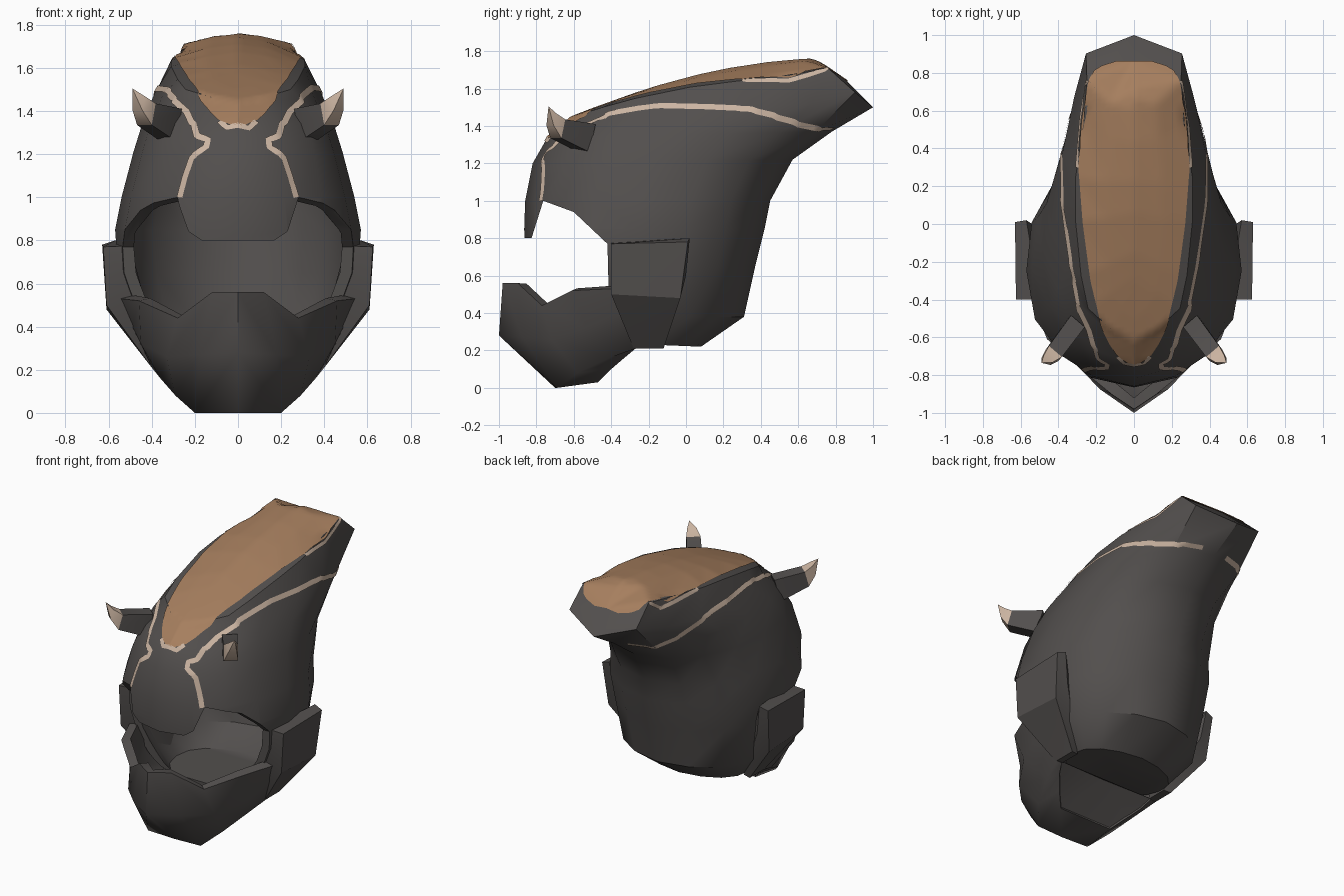
import bpy, bmesh, math
from mathutils import Vector
from mathutils.bvhtree import BVHTree

if "Cube" in bpy.data.objects:
    bpy.data.objects.remove(bpy.data.objects["Cube"])


def material(name, rgb):
    m = bpy.data.materials.new(name)
    m.diffuse_color = (*rgb, 1)
    m.use_nodes = True
    m.node_tree.nodes["Principled BSDF"].inputs["Base Color"].default_value = m.diffuse_color
    return m


DARK = material("dark_grey", (0.085, 0.078, 0.075))
BROWN = material("brown", (0.38, 0.21, 0.112))
TAN = material("pale_tan", (0.60, 0.46, 0.36))


def make(name, bm, mats):
    me = bpy.data.meshes.new(name)
    bm.to_mesh(me)
    ob = bpy.data.objects.new(name, me)
    bpy.context.collection.objects.link(ob)
    for m in mats:
        me.materials.append(m)
    return ob


def finish(ob, angle=38):
    # apply modifiers, then smooth shading with sharp creases
    dg = bpy.context.evaluated_depsgraph_get()
    me = bpy.data.meshes.new_from_object(ob.evaluated_get(dg))
    ob.modifiers.clear()
    ob.data = me
    bpy.ops.object.select_all(action='DESELECT')
    bpy.context.view_layer.objects.active = ob
    ob.select_set(True)
    bpy.ops.object.shade_smooth_by_angle(angle=math.radians(angle))


def lerp_table(tab, t):
    for (a, p), (b, q) in zip(tab, tab[1:]):
        if t <= b:
            return p + (q - p) * (t - a) / (b - a)
    return tab[-1][1]


# plan outlines from front (0) to back (1): (position, width fraction)
ROUND = [(0, 0), (.04, .40), (.13, .72), (.28, .92), (.48, 1), (.68, .95), (.84, .75), (.95, .42), (1, 0)]
TAIL = [(0, 0), (.04, .40), (.12, .76), (.25, .91), (.45, 1), (.62, .98), (.80, .82), (.94, .66), (1, 0)]


def loft(rings):
    # ring: front y, front z, back y, back z, half width, tail blend, bulge, corner lift
    bm = bmesh.new()
    rows = []
    for fy, fz, by, bz, w, k, bulge, lift in rings:
        half = []
        for i, (a, b) in enumerate(zip(ROUND, TAIL)):
            s = a[0] + (b[0] - a[0]) * k
            x = w * (a[1] + (b[1] - a[1]) * k)
            z = fz + (bz - fz) * s + bulge * 4 * s * (1 - s) + lift * {7: 1, 6: .3}.get(i, 0)
            half.append((x, fy + (by - fy) * s, z))
        pts = half + [(-x, y, z) for x, y, z in half[-2:0:-1]]
        rows.append([bm.verts.new(p) for p in pts])
    n = len(rows[0])
    for r, q in zip(rows, rows[1:]):
        for i in range(n):
            j = (i + 1) % n
            bm.faces.new((r[i], r[j], q[j], q[i]))
    bm.faces.new(rows[0][::-1])
    if rings[-1][4] > 0:
        bm.faces.new(rows[-1])
    bmesh.ops.remove_doubles(bm, verts=bm.verts, dist=1e-4)
    bmesh.ops.recalc_face_normals(bm, faces=bm.faces)
    return bm


# helmet shell with swept-back crown
shell_bm = loft([
    (-.40, .24, .08, .22, .36, 0, 0, 0),
    (-.60, .38, .31, .38, .48, 0, 0, 0),
    (-.86, .65, .37, .65, .555, 0, 0, 0),
    (-.865, .85, .42, .85, .57, 0, 0, 0),
    (-.86, 1.0, .45, 1.0, .54, 0, 0, 0),
    (-.82, 1.2, .57, 1.22, .485, .2, 0, 0),
    (-.74, 1.34, .78, 1.37, .44, .7, 0, 0),
    (-.62, 1.44, 1.0, 1.5, .385, 1, .02, .08),
    (-.615, 1.445, .86, 1.64, .31, 1.6, .08, .06),
    (-.50, 1.49, .72, 1.735, .15, 1.5, .05, .01),
    (-.40, 1.525, .67, 1.755, 0, 1.5, .045, 0),
])
tree = BVHTree.FromBMesh(shell_bm)
shell = make("helmet_shell", shell_bm, [DARK])

# hollow inside, closed at the neck
cavity = make("cavity_cutter", loft([
    (-.45, .28, .10, .28, .34, 0, 0, 0),
    (-.55, .40, .26, .40, .43, 0, 0, 0),
    (-.80, .65, .32, .65, .50, 0, 0, 0),
    (-.82, .85, .37, .85, .52, 0, 0, 0),
    (-.81, 1.0, .40, 1.0, .49, 0, 0, 0),
    (-.75, 1.2, .48, 1.2, .42, 0, 0, 0),
    (-.62, 1.32, .50, 1.32, .34, 0, 0, 0),
]), [DARK])

# face opening, cut straight through from side to side
bm = bmesh.new()
outline = [(-1.3, .8), (-.826, .8), (-.763, 1.0), (-.6, .94), (-.42, .77), (-.40, .0), (-1.3, .0)]
face = bm.faces.new([bm.verts.new((-1, y, z)) for y, z in outline])
ext = bmesh.ops.extrude_face_region(bm, geom=[face])
bmesh.ops.translate(bm, vec=(2, 0, 0), verts=[v for v in ext["geom"] if isinstance(v, bmesh.types.BMVert)])
bmesh.ops.recalc_face_normals(bm, faces=bm.faces)
opening = make("opening_cutter", bm, [DARK])

for cutter in (cavity, opening):
    mod = shell.modifiers.new("cut", 'BOOLEAN')
    mod.operation = 'DIFFERENCE'
    mod.solver = 'EXACT'
    mod.object = cutter
    cutter.hide_render = True
finish(shell)
for cutter in (cavity, opening):
    bpy.data.objects.remove(cutter)

# jaw guard: stations from the chin ridge to the rear, each from top to bottom
stations = [
    [(0, -.98, .56), (0, -1.0, .28), (0, -.70, 0), (0, -.47, .03)],
    [(.12, -.90, .56), (.18, -.875, .27), (.20, -.69, 0), (.20, -.47, .03)],
    [(.28, -.77, .44), (.33, -.72, .26), (.29, -.58, .08), (.27, -.40, .10)],
    [(.46, -.61, .52), (.45, -.53, .32), (.36, -.41, .16), (.33, -.33, .16)],
    [(.545, -.395, .53), (.49, -.34, .40), (.40, -.27, .21), (.36, -.27, .21)],
]
bm = bmesh.new()
grid = [[bm.verts.new(p) for p in st] for st in stations]
for a, b in zip(grid, grid[1:]):
    for j in range(3):
        bm.faces.new((a[j], a[j + 1], b[j + 1], b[j]))
jaw = make("jaw_guard", bm, [DARK])
mod = jaw.modifiers.new("mirror", 'MIRROR')
mod.use_axis = (True, False, False)
mod = jaw.modifiers.new("thickness", 'SOLIDIFY')
mod.thickness = 0.06
mod.offset = -1
finish(jaw, 50)

# recessed neck floor between the jaw and the shell
bm = bmesh.new()
side = [Vector(st[3]) + Vector((.01, 0, .01)) for st in stations[1:]]
rim = [bm.verts.new(p) for p in side] + [bm.verts.new((-p.x, p.y, p.z)) for p in reversed(side)]
apex = bm.verts.new((0, -.30, .235))
for a, b in zip(rim, rim[1:] + rim[:1]):
    bm.faces.new((a, apex, b))
bmesh.ops.recalc_face_normals(bm, faces=bm.faces)
finish(make("neck_floor", bm, [DARK]))


def ribbon(name, path, width):
    # thin painted band laid on the shell
    path = [Vector(p) for p in path]
    pts = []
    for a, b in zip(path, path[1:]):
        n = max(1, round((b - a).length / 0.02))
        pts += [a.lerp(b, i / n) for i in range(n)]
    pts.append(path[-1])
    hits = [tree.find_nearest(p)[:2] for p in pts]
    bm = bmesh.new()
    prev = None
    for i, (c, n) in enumerate(hits):
        t = hits[min(i + 1, len(hits) - 1)][0] - hits[max(i - 1, 0)][0]
        across = n.cross(t).normalized() * width / 2
        pair = []
        for p in (c + across, c, c - across):
            q, m = tree.find_nearest(p)[:2]
            pair.append(bm.verts.new(q + (m + n).normalized() * 0.006))
        if prev:
            for k in (0, 1):
                bm.faces.new((prev[k], prev[k + 1], pair[k + 1], pair[k]))
        prev = pair
    finish(make(name, bm, [TAN]))


def drop(x, y):
    # point on the shell straight below (x, y)
    hit = tree.ray_cast(Vector((x, y, 3)), Vector((0, 0, -1)))
    if hit[0] is None:
        hit = tree.find_nearest(Vector((x, y, 1.4)))
    return hit[0], hit[1]


# brown crown panel
CREST = [(-.74, .02), (-.70, .085), (-.64, .125), (-.55, .17), (-.3, .23), (0, .27), (.3, .293),
         (.55, .272), (.76, .24), (.81, .21), (.84, .16), (.86, .09)]
bm = bmesh.new()
rows = []
NY, NX = 64, 20
for v in range(NY + 1):
    y = -.74 + 1.6 * v / NY
    w = lerp_table(CREST, y)
    row = []
    for u in range(NX + 1):
        p, n = drop(w * (2 * u / NX - 1), y)
        row.append(bm.verts.new(p + n * 0.006))
    rows.append(row)
for a, b in zip(rows, rows[1:]):
    for u in range(NX):
        bm.faces.new((a[u], a[u + 1], b[u + 1], b[u]))
finish(make("crown_panel", bm, [BROWN]), 60)

# pale edge at the front tip of the crown panel
tip = [(-.085, -.70), (-.05, -.735), (0, -.745), (.05, -.735), (.085, -.70)]
ribbon("crown_tip_edge", [drop(x, y)[0] for x, y in tip], .028)

STRIPE = [(.28, -.79, 1.0), (.27, -.80, 1.1), (.235, -.79, 1.19), (.155, -.79, 1.25), (.15, -.77, 1.285),
          (.215, -.74, 1.31), (.235, -.68, 1.38), (.27, -.60, 1.45), (.33, -.42, 1.49), (.36, -.18, 1.52),
          (.375, .10, 1.5), (.36, .35, 1.48), (.31, .55, 1.43), (.22, .74, 1.385), (.10, .79, 1.375)]
for sx, tag in ((1, "right"), (-1, "left")):
    # long side stripe, and pale rear edge of the crown panel
    ribbon("stripe_" + tag, [(sx * x, y, z) for x, y, z in STRIPE], .032)
    edge = [drop(sx * (lerp_table(CREST, y) + .008), y)[0] for y in (.3, .42, .54, .66, .76)]
    ribbon("crown_edge_" + tag, edge, .024)

    # cheek plate: solid block flaring out beside the jaw
    bm = bmesh.new()
    for x, y, z in ((.625, -.40, .77), (.50, -.40, .775), (.46, -.40, .53), (.61, -.40, .50),
                    (.63, .01, .78), (.57, .02, .80), (.54, .0, .6), (.61, -.03, .48),
                    (.40, -.28, .21), (.40, -.12, .21), (.35, -.27, .215), (.35, -.13, .215)):
        bm.verts.new((sx * x, y, z))
    bmesh.ops.convex_hull(bm, input=bm.verts)
    bmesh.ops.recalc_face_normals(bm, faces=bm.faces)
    finish(make("cheek_plate_" + tag, bm, [DARK]), 25)

    # horn: four-sided dark socket and upturned pale tip
    bm = bmesh.new()
    across = Vector((sx * .76, .65, 0))
    upward = Vector((sx * -.17, .2, .965))
    rings = []
    for c, hw, hh in (((.31, -.53, 1.335), .048, .078), ((.425, -.685, 1.385), .045, .052),
                      ((.46, -.72, 1.435), .030, .034)):
        c = Vector((sx * c[0], c[1], c[2]))
        rings.append([bm.verts.new(c + across * hw * a + upward * hh * b)
                      for a, b in ((-1, -1), (1, -1), (1, 1), (-1, 1))])
    point = bm.verts.new((sx * .49, -.735, 1.505))
    bm.faces.new(rings[0][::-1])
    for i in range(4):
        j = (i + 1) % 4
        bm.faces.new((rings[0][i], rings[0][j], rings[1][j], rings[1][i]))
        bm.faces.new((rings[1][i], rings[1][j], rings[2][j], rings[2][i])).material_index = 1
        bm.faces.new((rings[2][i], rings[2][j], point)).material_index = 1
    bmesh.ops.recalc_face_normals(bm, faces=bm.faces)
    finish(make("horn_" + tag, bm, [DARK, TAN]), 40)
